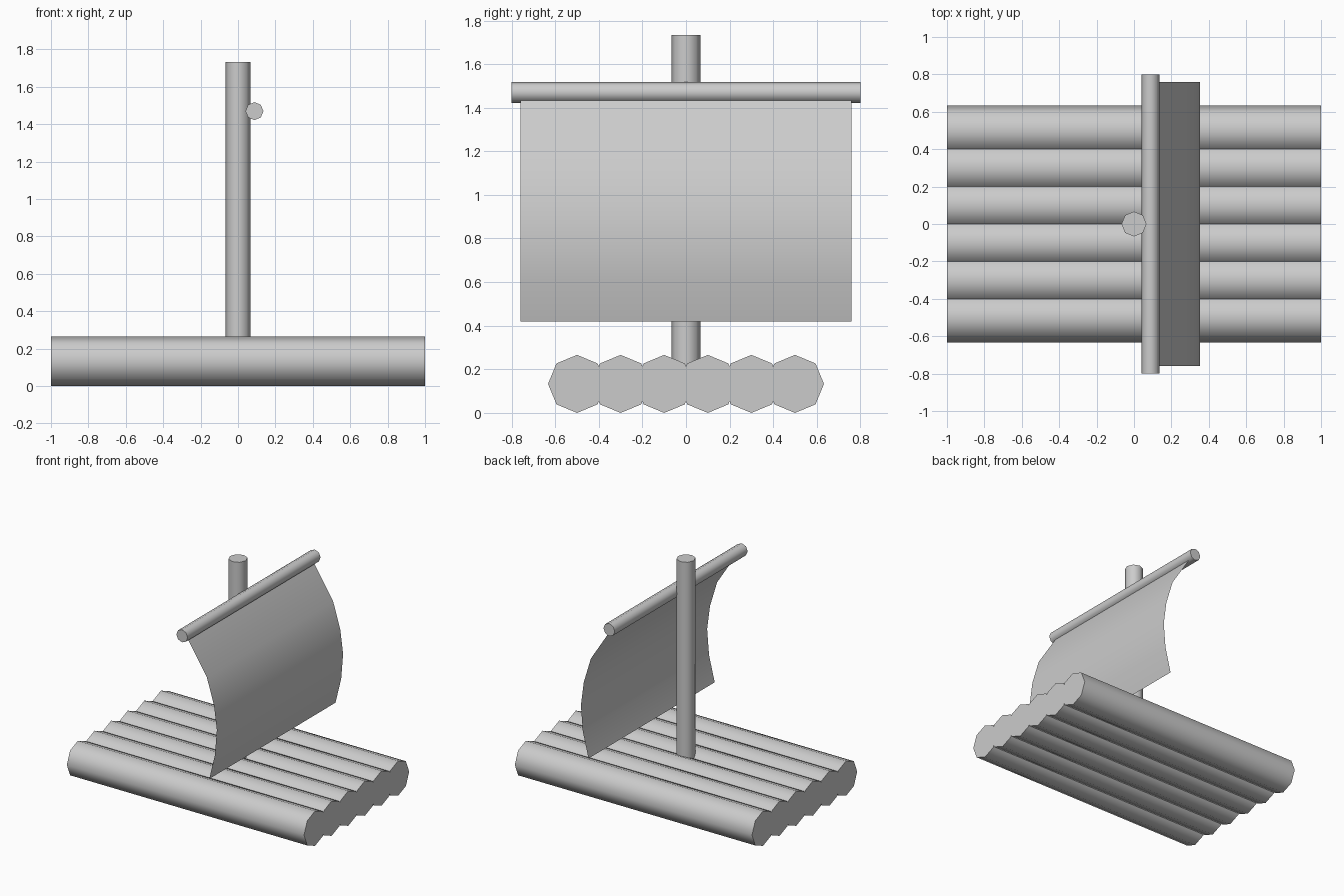
import bpy, math
from math import pi

if "Cube" in bpy.data.objects:
    bpy.data.objects.remove(bpy.data.objects["Cube"])


def smooth(ob):
    bpy.ops.object.select_all(action='DESELECT')
    ob.select_set(True)
    bpy.context.view_layer.objects.active = ob
    bpy.ops.object.shade_smooth_by_angle(angle=math.radians(50))


def pole(name, radius, length, center, rot=(0, 0, 0)):
    # eight-sided pole with corners on its axes
    bpy.ops.mesh.primitive_cylinder_add(vertices=8, radius=radius, depth=length,
                                        location=center, rotation=rot)
    ob = bpy.context.object
    ob.name = name
    smooth(ob)
    return ob


# Deck of six logs
for i in range(6):
    pole(f"log_{i + 1}", 0.133, 2.0, (0, -0.5 + 0.2 * i, 0.133), (0, pi / 2, 0))

# Mast and yard
pole("mast", 0.067, 1.6, (0, 0, 0.933))
pole("yard", 0.048, 1.6, (0.088, 0, 1.47), (pi / 2, 0, 0))

# Billowing sail: single sheet from a side profile (x, z)
profile = [(0.088, 1.47), (0.27, 1.187), (0.33, 0.99),
           (0.354, 0.81), (0.338, 0.615), (0.29, 0.42)]
n = len(profile)
verts = [(x, y, z) for y in (-0.76, 0.76) for x, z in profile]
faces = [(i, i + 1, n + i + 1, n + i) for i in range(n - 1)]
faces = [f[::-1] for f in faces]
mesh = bpy.data.meshes.new("sail")
mesh.from_pydata(verts, [], faces)
sail = bpy.data.objects.new("sail", mesh)
bpy.context.collection.objects.link(sail)
smooth(sail)
